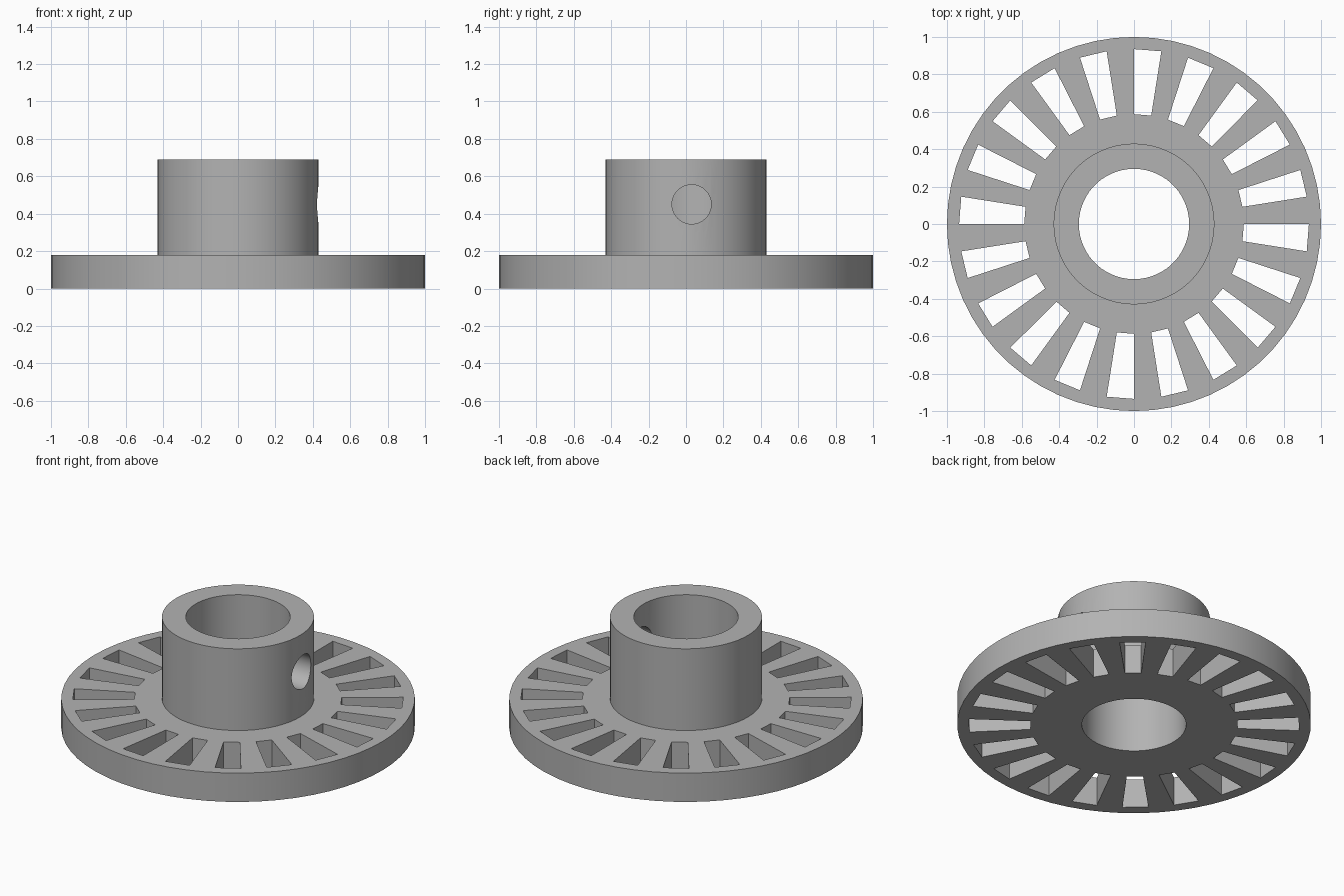
import bpy, bmesh
from math import radians, cos, sin, pi
from mathutils import Matrix

cube = bpy.data.objects.get("Cube")
if cube:
    bpy.data.objects.remove(cube, do_unlink=True)

# Main dimensions
DISC_R, DISC_H = 1.0, 0.18
HUB_R, HUB_TOP, BORE_R = 0.43, 0.69, 0.295
SLOT_IN, SLOT_OUT, SLOTS = 0.587, 0.935, 20
SIDES = 60

grey = bpy.data.materials.new("plain grey")
grey.use_nodes = True
colour = (0.45, 0.45, 0.45, 1)
grey.diffuse_color = colour
grey.node_tree.nodes["Principled BSDF"].inputs["Base Color"].default_value = colour


def make_object(name, bm):
    bmesh.ops.recalc_face_normals(bm, faces=bm.faces)
    mesh = bpy.data.meshes.new(name)
    bm.to_mesh(mesh)
    bm.free()
    mesh.materials.append(grey)
    obj = bpy.data.objects.new(name, mesh)
    bpy.context.collection.objects.link(obj)
    return obj


def revolve(name, profile):
    """Spin a closed (radius, height) profile around z."""
    bm = bmesh.new()
    rings = []
    for i in range(SIDES):
        a = 2 * pi * i / SIDES
        rings.append([bm.verts.new((r * cos(a), r * sin(a), z)) for r, z in profile])
    n = len(profile)
    for i, ring in enumerate(rings):
        nxt = rings[(i + 1) % SIDES]
        for j in range(n):
            k = (j + 1) % n
            bm.faces.new((ring[j], nxt[j], nxt[k], ring[k]))
    return make_object(name, bm)


# Disc and hub in one turned body
body = revolve("slotted_disc_with_hub", [
    (BORE_R, 0), (DISC_R, 0), (DISC_R, DISC_H),
    (HUB_R, DISC_H), (HUB_R, HUB_TOP), (BORE_R, HUB_TOP)])

# Ring of tapered slots
bm = bmesh.new()
step = 2 * pi / SLOTS
for i in range(SLOTS):
    a = i * step
    b = a - step / 2
    corners = [(r * cos(t), r * sin(t)) for r, t in
               ((SLOT_IN, a), (SLOT_OUT, a), (SLOT_OUT, b), (SLOT_IN, b))]
    low = [bm.verts.new((x, y, -0.1)) for x, y in corners]
    high = [bm.verts.new((x, y, DISC_H + 0.1)) for x, y in corners]
    bm.faces.new(low)
    bm.faces.new(high)
    for j in range(4):
        k = (j + 1) % 4
        bm.faces.new((low[j], low[k], high[k], high[j]))
slot_cutter = make_object("slot_cutter", bm)

# Set screw hole through one hub wall
bm = bmesh.new()
bmesh.ops.create_cone(bm, cap_ends=True, segments=40, radius1=0.105, radius2=0.105,
                      depth=0.5, matrix=Matrix.Translation((0.4, 0.03, 0.45))
                      @ Matrix.Rotation(radians(90), 4, 'Y'))
hole_cutter = make_object("screw_hole_cutter", bm)

# Cut, then shade with sharp edges kept
bpy.ops.object.select_all(action='DESELECT')
bpy.context.view_layer.objects.active = body
body.select_set(True)
for cutter in (slot_cutter, hole_cutter):
    cutter.hide_render = True
    mod = body.modifiers.new(cutter.name, 'BOOLEAN')
    mod.operation = 'DIFFERENCE'
    mod.solver = 'EXACT'
    mod.object = cutter
    bpy.ops.object.modifier_apply(modifier=mod.name)
    bpy.data.objects.remove(cutter, do_unlink=True)
bpy.ops.object.shade_smooth_by_angle(angle=radians(30))
